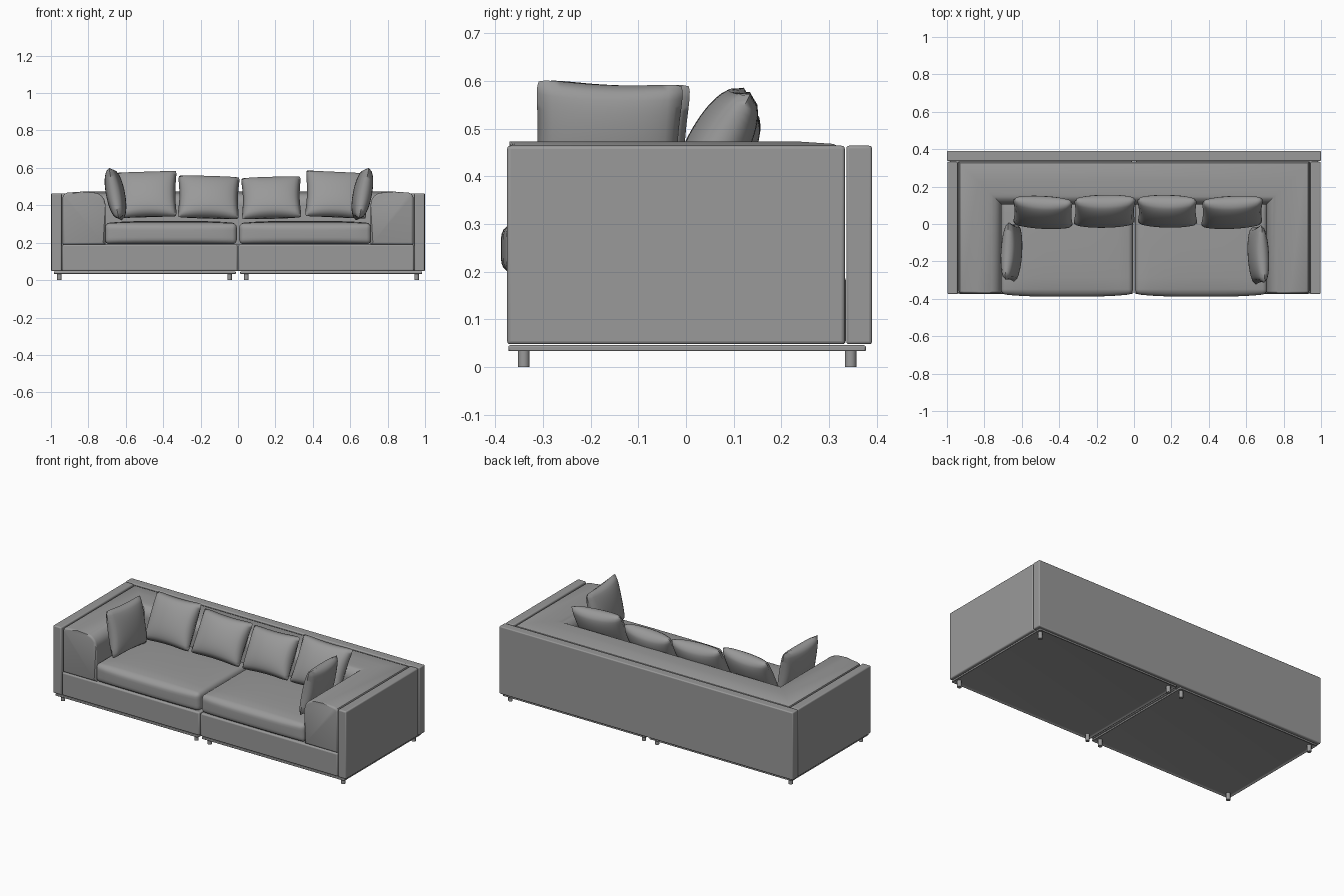
import bpy, bmesh, math
from mathutils import Matrix, Vector

cube = bpy.data.objects.get("Cube")
if cube:
    bpy.data.objects.remove(cube, do_unlink=True)


def make_material(name, rgb):
    mat = bpy.data.materials.new(name)
    mat.use_nodes = True
    mat.diffuse_color = (*rgb, 1)
    mat.node_tree.nodes["Principled BSDF"].inputs["Base Color"].default_value = (*rgb, 1)
    return mat


GREY = make_material("grey_fabric", (0.32, 0.32, 0.32))


def finish(name, bm, bevel=0.0, segments=3, angle=40):
    """Turn a bmesh into a shaded object, with an optional rounded bevel."""
    bmesh.ops.recalc_face_normals(bm, faces=bm.faces)
    mesh = bpy.data.meshes.new(name)
    bm.to_mesh(mesh)
    bm.free()
    mesh.materials.append(GREY)
    obj = bpy.data.objects.new(name, mesh)
    bpy.context.collection.objects.link(obj)
    if bevel:
        mod = obj.modifiers.new("rounding", 'BEVEL')
        mod.width, mod.segments = bevel, segments
    bpy.ops.object.select_all(action='DESELECT')
    obj.select_set(True)
    bpy.context.view_layer.objects.active = obj
    bpy.ops.object.shade_smooth_by_angle(angle=math.radians(angle))
    return obj


def box_mesh(x, y, z):
    bm = bmesh.new()
    bmesh.ops.create_cube(bm, size=1)
    for v in bm.verts:
        v.co = [lo + (hi - lo) * (c + 0.5) for (lo, hi), c in zip((x, y, z), v.co)]
    return bm


def side_span(side, lo, hi):
    return tuple(sorted((side * lo, side * hi)))


def seat_cushion(name, side):
    """Soft block with a crowned top and a bulging front."""
    bm = box_mesh(side_span(side, 0.006, 0.712), (-0.374, 0.15), (0.192, 0.304))
    bmesh.ops.bevel(bm, geom=bm.edges[:], offset=0.025, segments=4,
                    profile=0.5, affect='EDGES')
    for axis, cuts in (((1, 0, 0), 9), ((0, 1, 0), 6), ((0, 0, 1), 3)):
        n = Vector(axis)
        values = [v.co.dot(n) for v in bm.verts]
        lo, hi = min(values), max(values)
        for i in range(1, cuts):
            bmesh.ops.bisect_plane(bm, geom=bm.verts[:] + bm.edges[:] + bm.faces[:],
                                   plane_co=n * (lo + (hi - lo) * i / cuts), plane_no=n)
    for v in bm.verts:
        u = (abs(v.co.x) - 0.359) / 0.353
        w = (v.co.y + 0.112) / 0.262
        h = (v.co.z - 0.248) / 0.056
        fu, fw, fh = (max(0, 1 - t ** 4) for t in (u, w, h))
        if h > 0:
            v.co.z += 0.012 * h * fu * fw
        if w < 0:
            v.co.y += 0.014 * w * fu * fh
    return finish(name, bm, angle=60)


def bolster():
    """Arms and back as one rounded profile swept round a mitred U."""
    inner, low, high, r = 0.228, 0.19, 0.468, 0.065
    profile = [(0, low), (0, high - 0.025), (0.007, high - 0.008), (0.025, high)]
    profile += [(0.1, high + 0.005)]
    for i in range(9):
        a = math.pi / 2 * (1 - i / 8)
        profile.append((inner - r + r * math.cos(a), high - r + r * math.sin(a)))
    profile.append((inner, low))
    bm = bmesh.new()
    x, back, front = 0.937, 0.333, -0.37
    rings = []
    for px, py, dx, dy in ((-x, front, 1, 0), (-x, back, 1, -1),
                           (x, back, -1, -1), (x, front, -1, 0)):
        rings.append([bm.verts.new((px + d * dx, py + d * dy, z)) for d, z in profile])
    for a, b in zip(rings, rings[1:]):
        for i in range(len(profile)):
            j = (i + 1) % len(profile)
            bm.faces.new((a[i], a[j], b[j], b[i]))
    caps = [bm.faces.new(rings[0]), bm.faces.new(rings[-1])]
    # soft front edge on each arm
    bmesh.ops.bevel(bm, geom=[e for f in caps for e in f.edges], offset=0.012,
                    segments=3, profile=0.5, affect='EDGES', clamp_overlap=True)
    return finish("arm_and_back_cushion", bm, angle=35)


def pillow(name, center, width, height, depth, lean, turn=0, roll=0):
    """Stuffed square with pinched edges; leans back, then turns about z."""
    bm = bmesh.new()
    for sign in (1, -1):
        grid = bmesh.ops.create_grid(bm, x_segments=18, y_segments=18, size=1)
        for v in grid["verts"]:
            u, w = v.co.x, v.co.y
            puff = max(0, (1 - u ** 2) * (1 - w ** 2)) ** 0.42
            corner = 1 - 0.06 * (u * w) ** 6
            v.co = (width / 2 * u * corner * (1 - 0.08 * u ** 2 * (1 - w ** 2)),
                    sign * depth / 2 * puff,
                    height / 2 * w * corner * (1 - 0.08 * w ** 2 * (1 - u ** 2)))
    bmesh.ops.remove_doubles(bm, verts=bm.verts, dist=0.0002)
    place = (Matrix.Translation(center) @ Matrix.Rotation(math.radians(turn), 4, 'Z')
             @ Matrix.Rotation(math.radians(-lean), 4, 'X')
             @ Matrix.Rotation(math.radians(roll), 4, 'Y'))
    bm.transform(place)
    return finish(name, bm, angle=70)


# Outer panels
finish("back_panel", box_mesh((-1, 1), (0.336, 0.39), (0.048, 0.464)), 0.006)
for side, label in ((1, "left"), (-1, "right")):
    finish(label + "_side_panel",
           box_mesh(side_span(side, 0.942, 0.998), (-0.375, 0.333), (0.048, 0.464)), 0.007)

    # Base, seat and plinth of each module
    finish(label + "_base",
           box_mesh(side_span(side, 0.003, 0.94), (-0.373, 0.335), (0.048, 0.19)), 0.008)
    seat_cushion(label + "_seat_cushion", side)

    bm = box_mesh(side_span(side, 0.012, 0.985), (-0.372, 0.377), (0.032, 0.046))
    under = min(bm.faces, key=lambda f: f.calc_center_median().z)
    bmesh.ops.inset_region(bm, faces=[under], thickness=0.018)
    for v in under.verts:
        v.co.z += 0.008
    finish(label + "_plinth", bm, 0.004)

    # Legs
    for x, place in ((0.955, "outer"), (0.045, "inner")):
        for y, end in ((-0.34, "front"), (0.345, "back")):
            bm = bmesh.new()
            bmesh.ops.create_cone(bm, cap_ends=True, segments=20, radius1=0.012,
                                  radius2=0.012, depth=0.04,
                                  matrix=Matrix.Translation((side * x, y, 0.02)))
            finish(f"{label}_{place}_{end}_leg", bm)

bolster()

# Loose pillows
pillow("right_outer_pillow", (-0.487, 0.062, 0.458), 0.33, 0.29, 0.125, 28, -4, -2)
pillow("right_inner_pillow", (-0.157, 0.068, 0.443), 0.34, 0.27, 0.13, 30, 2, 2)
pillow("left_inner_pillow", (0.178, 0.068, 0.44), 0.33, 0.265, 0.13, 30, -2, -2)
pillow("left_outer_pillow", (0.525, 0.062, 0.457), 0.34, 0.29, 0.125, 28, 4, 3)
pillow("right_side_pillow", (-0.655, -0.15, 0.46), 0.32, 0.29, 0.1, 11, 87, 2)
pillow("left_side_pillow", (0.665, -0.165, 0.46), 0.32, 0.29, 0.1, 11, -87, -2)
